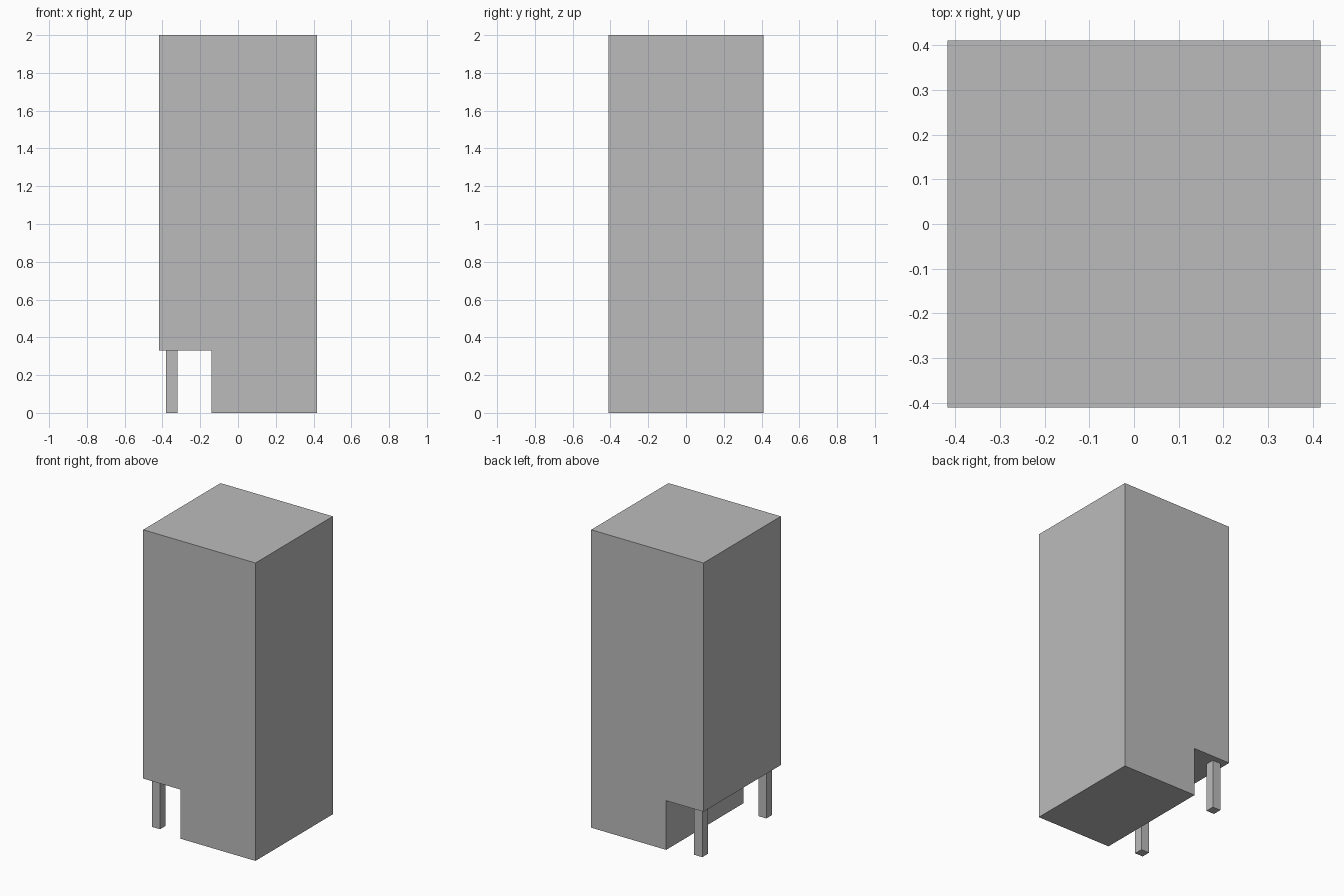
import bpy
import bmesh
from mathutils import Vector

cube = bpy.data.objects.get("Cube")
if cube:
    bpy.data.objects.remove(cube, do_unlink=True)

GREY = (0.5, 0.5, 0.5, 1.0)
HALF_X, HALF_Y, HEIGHT = 0.417, 0.41, 2.0
STEP_X, STEP_Z = -0.14, 0.33

grey = bpy.data.materials.new("plain_grey")
grey.use_nodes = True
grey.diffuse_color = GREY
grey.node_tree.nodes["Principled BSDF"].inputs["Base Color"].default_value = GREY


def extrude_profile(name, points, direction):
    """Make a closed solid by extruding a flat outline."""
    bm = bmesh.new()
    face = bm.faces.new([bm.verts.new(p) for p in points])
    result = bmesh.ops.extrude_face_region(bm, geom=[face], use_keep_orig=True)
    moved = [v for v in result["geom"] if isinstance(v, bmesh.types.BMVert)]
    bmesh.ops.translate(bm, verts=moved, vec=Vector(direction))
    bmesh.ops.recalc_face_normals(bm, faces=bm.faces)
    mesh = bpy.data.meshes.new(name)
    bm.to_mesh(mesh)
    bm.free()
    mesh.materials.append(grey)
    obj = bpy.data.objects.new(name, mesh)
    bpy.context.collection.objects.link(obj)
    return obj


# Main block with a recess running along its lower right edge
outline = [(STEP_X, 0), (HALF_X, 0), (HALF_X, HEIGHT),
           (-HALF_X, HEIGHT), (-HALF_X, STEP_Z), (STEP_X, STEP_Z)]
extrude_profile("main_block", [(x, -HALF_Y, z) for x, z in outline],
                (0, 2 * HALF_Y, 0))

# Square posts under the overhang
for name, side in (("front_post", -1), ("back_post", 1)):
    inner, outer = side * 0.31, side * 0.37
    base = [(-0.38, inner, 0), (-0.32, inner, 0),
            (-0.32, outer, 0), (-0.38, outer, 0)]
    extrude_profile(name, base, (0, 0, STEP_Z))
